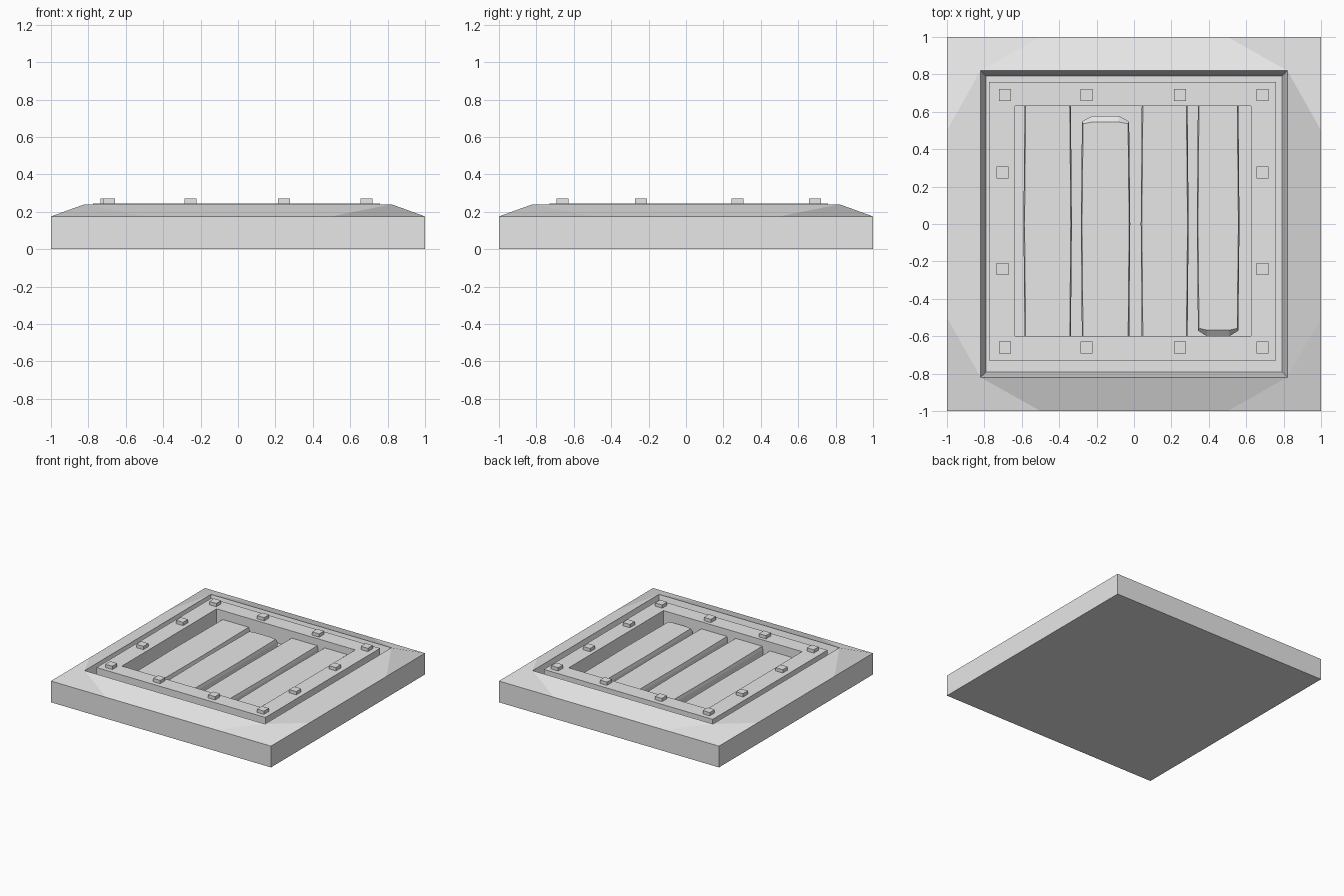
import bpy, bmesh

cube = bpy.data.objects.get("Cube")
if cube:
    bpy.data.objects.remove(cube, do_unlink=True)

grey = bpy.data.materials.new("plain_grey")
grey.use_nodes = True
grey.diffuse_color = (0.8, 0.8, 0.8, 1)
grey.node_tree.nodes["Principled BSDF"].inputs["Base Color"].default_value = (0.8, 0.8, 0.8, 1)


def finish(bm, name):
    bmesh.ops.recalc_face_normals(bm, faces=bm.faces)
    mesh = bpy.data.meshes.new(name)
    bm.to_mesh(mesh)
    bm.free()
    mesh.materials.append(grey)
    obj = bpy.data.objects.new(name, mesh)
    bpy.context.collection.objects.link(obj)
    return obj


def bridge(bm, a, b):
    n = len(a)
    for i in range(n):
        j = (i + 1) % n
        bm.faces.new((a[i], a[j], b[j], b[i]))


def ring(bm, points, z):
    return [bm.verts.new((x, y, z)) for x, y in points]


def rect(x0, x1, y0, y1):
    return [(x0, y0), (x1, y0), (x1, y1), (x0, y1)]


def square(h):
    return rect(-h, h, -h, h)


FLOOR, EDGE, RIM = 0.11, 0.175, 0.24

# Base slab with sloping collar, cut corners and a sunken pan
bm = bmesh.new()
bottom = ring(bm, square(1), 0)
corner = ring(bm, square(1), EDGE)
rim = ring(bm, square(0.82), RIM)
pan = ring(bm, square(0.79), FLOOR)
# two points on each top edge, where the corner facets begin
starts, ends = [], []
for i in range(4):
    a, b = corner[i].co, corner[(i + 1) % 4].co
    starts.append(bm.verts.new(a.lerp(b, 0.25)))
    ends.append(bm.verts.new(a.lerp(b, 0.75)))
for i in range(4):
    j = (i + 1) % 4
    bm.faces.new((bottom[i], bottom[j], corner[j], ends[i], starts[i], corner[i]))
    bm.faces.new((starts[i], ends[i], rim[j], rim[i]))
    bm.faces.new((ends[i], corner[j], starts[j], rim[j]))
bridge(bm, rim, pan)
bm.faces.new(pan)
bm.faces.new(bottom)
finish(bm, "base_slab")

# Flat frame around the opening
bm = bmesh.new()
outer, inner = rect(-0.775, 0.76, -0.73, 0.76), rect(-0.635, 0.625, -0.6, 0.63)
top = 0.243
loops = [ring(bm, p, z) for p, z in
         ((outer, FLOOR), (outer, top), (inner, top), (inner, FLOOR))]
for k in range(4):
    bridge(bm, loops[k], loops[(k + 1) % 4])
finish(bm, "frame")


# Planks with worn ends and slightly swollen sides
def plank_outline(x0, x1, y0, y1, taper, swell):
    cut = 0.22 * (x1 - x0)
    return [(x0 + cut, y0), (x1 - cut, y0), (x1, y0 + taper), (x1 + swell, 0),
            (x1, y1 - taper), (x1 - cut, y1), (x0 + cut, y1), (x0, y1 - taper),
            (x0 - swell, 0), (x0, y0 + taper)]


def plank(name, x0, x1, y0, y1, height):
    bm = bmesh.new()
    side = plank_outline(x0, x1, y0, y1, 0.03, 0.006)
    crown = plank_outline(x0 + 0.006, x1 - 0.006, y0 + 0.032, y1 - 0.032, 0.01, 0.006)
    low, shoulder, high = (ring(bm, p, z) for p, z in
                           ((side, FLOOR), (side, height - 0.025), (crown, height)))
    bridge(bm, low, shoulder)
    bridge(bm, shoulder, high)
    bm.faces.new(high)
    bm.faces.new(low)
    finish(bm, name)


plank("plank_1", -0.585, -0.338, -0.7, 0.72, 0.17)
plank("plank_2", -0.278, -0.026, -0.7, 0.578, 0.19)
plank("plank_3", 0.042, 0.286, -0.7, 0.72, 0.185)
plank("plank_4", 0.342, 0.558, -0.6, 0.72, 0.185)


# Square studs on the frame
def stud(index, x, y):
    bm = bmesh.new()
    outline = rect(x - 0.032, x + 0.032, y - 0.032, y + 0.032)
    low, high = ring(bm, outline, RIM - 0.01), ring(bm, outline, 0.27)
    bridge(bm, low, high)
    bm.faces.new(low)
    bm.faces.new(high)
    finish(bm, f"stud_{index}")


spots = [(x, y) for x in (-0.69, -0.255, 0.245, 0.688) for y in (0.69, -0.66)]
spots += [(x, y) for x in (-0.702, 0.688) for y in (0.276, -0.24)]
for index, (x, y) in enumerate(spots, 1):
    stud(index, x, y)
